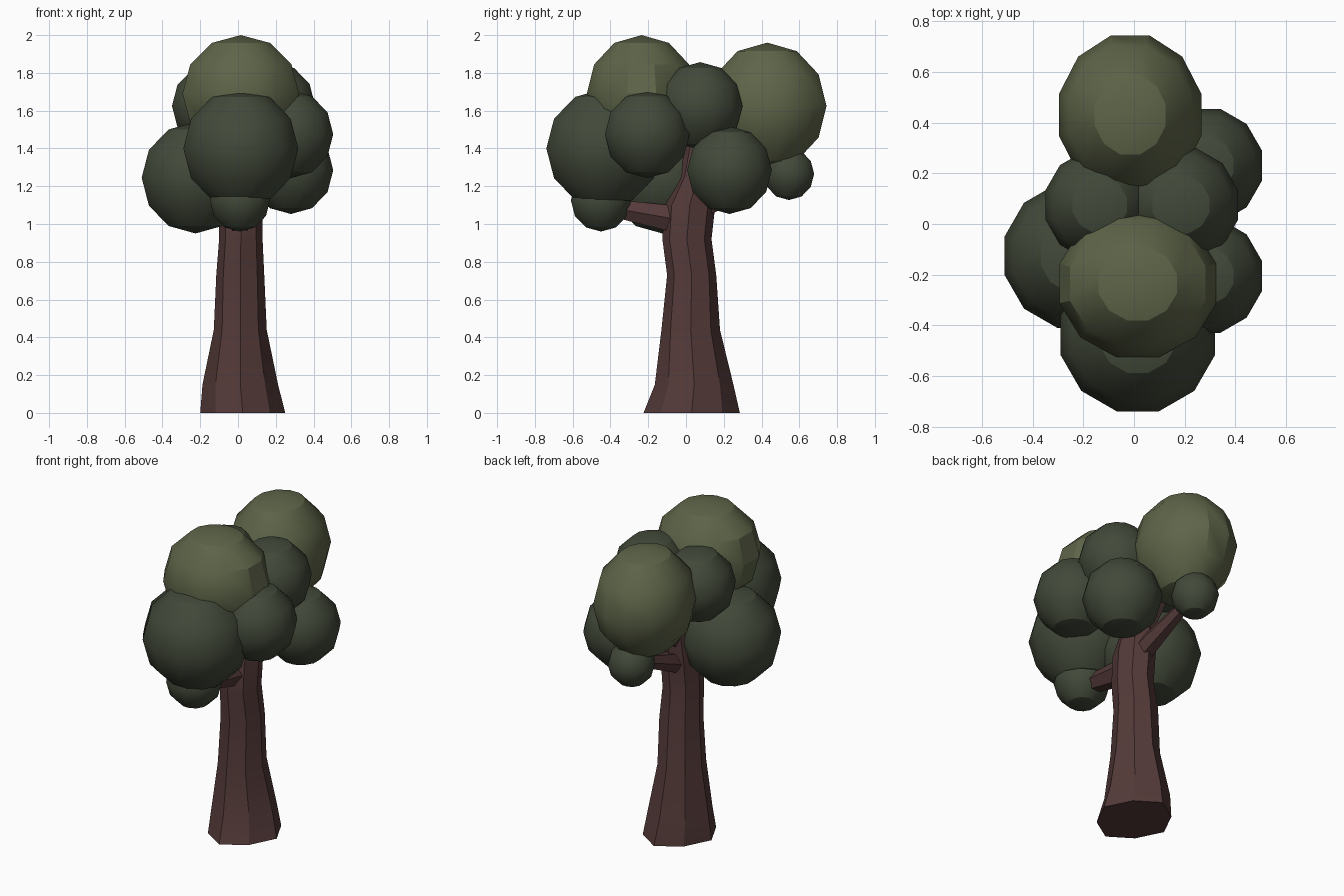
import bpy, bmesh, math
from mathutils import Vector, Matrix

if "Cube" in bpy.data.objects:
    bpy.data.objects.remove(bpy.data.objects["Cube"])


def material(name, rgb):
    m = bpy.data.materials.new(name)
    m.diffuse_color = (*rgb, 1.0)
    m.use_nodes = True
    m.node_tree.nodes["Principled BSDF"].inputs["Base Color"].default_value = m.diffuse_color
    return m


BARK = material("brown bark", (0.088, 0.043, 0.041))
LIGHT = material("light green leaves", (0.112, 0.130, 0.066))
DARK = material("dark green leaves", (0.054, 0.066, 0.041))


def finish(name, bm, mat, angle):
    bmesh.ops.recalc_face_normals(bm, faces=bm.faces)
    for f in bm.faces:
        f.smooth = True
    me = bpy.data.meshes.new(name)
    bm.to_mesh(me)
    bm.free()
    me.set_sharp_from_angle(angle=math.radians(angle))
    me.materials.append(mat)
    ob = bpy.data.objects.new(name, me)
    bpy.context.collection.objects.link(ob)
    return ob


def loft(name, rings, mat):
    """Skin a list of equal-sized rings of points and cap both ends."""
    bm = bmesh.new()
    loops = [[bm.verts.new(p) for p in ring] for ring in rings]
    n = len(loops[0])
    for a, b in zip(loops, loops[1:]):
        for i in range(n):
            j = (i + 1) % n
            bm.faces.new((a[i], a[j], b[j], b[i]))
    bm.faces.new(loops[0][::-1])
    bm.faces.new(loops[-1])
    return finish(name, bm, mat, 25)


def leaf_ball(name, centre, radii, mat):
    """Twelve-sided ball with six bands, flat sides facing the axes."""
    bm = bmesh.new()
    bmesh.ops.create_uvsphere(bm, u_segments=12, v_segments=6, radius=1.0)
    turn = Matrix.Rotation(math.radians(15), 4, 'Z')
    bm.transform(Matrix.Translation(centre) @ Matrix.Diagonal((*radii, 1)) @ turn)
    finish(name, bm, mat, 29.5)


def branch(name, start, end, r0, r1, sides=6):
    """Tapered straight branch."""
    start, end = Vector(start), Vector(end)
    q = (end - start).to_track_quat('Z', 'Y')
    rings = []
    for c, r in ((start, r0), (end, r1)):
        rings.append([c + q @ Vector((r * math.cos(math.tau * i / sides),
                                      r * math.sin(math.tau * i / sides), 0))
                      for i in range(sides)])
    loft(name, rings, BARK)


# Trunk: flared base, narrow middle, leaning back at the top
# z, centre x, centre y, radius x, radius y, lobe depth
sections = [
    (0.00, 0.025, 0.030, 0.225, 0.255, 0.10),
    (0.15, 0.012, 0.043, 0.200, 0.208, 0.07),
    (0.44, 0.012, 0.025, 0.140, 0.155, 0.03),
    (0.73, 0.012, 0.030, 0.127, 0.130, 0.0),
    (0.92, 0.015, 0.005, 0.115, 0.130, 0.0),
    (1.10, 0.015, 0.020, 0.115, 0.135, 0.0),
    (1.25, 0.015, 0.060, 0.100, 0.095, 0.0),
    (1.42, 0.015, 0.080, 0.080, 0.080, 0.0),
    (1.60, 0.015, 0.100, 0.050, 0.050, 0.0),
]
trunk_rings = []
for z, cx, cy, rx, ry, lobe in sections:
    ring = []
    for i in range(8):
        a = math.tau * i / 8
        k = 1 - lobe if i % 2 else 1
        ring.append((cx + k * rx * math.cos(a), cy + k * ry * math.sin(a), z))
    trunk_rings.append(ring)
loft("trunk", trunk_rings, BARK)

# Branches into the crown
branch("front_branch", (0.01, -0.02, 1.02), (0.01, -0.42, 1.09), 0.085, 0.05)
branch("back_branch", (0.01, 0.05, 1.08), (0.0, 0.53, 1.27), 0.07, 0.03)
branch("upper_back_branch", (0.01, 0.06, 1.22), (0.0, 0.40, 1.55), 0.07, 0.04)
branch("left_branch", (0.0, 0.0, 1.05), (-0.20, -0.11, 1.22), 0.06, 0.04)

# Sunlit upper crown
leaf_ball("top_leaves", (0.015, -0.235, 1.69), (0.32, 0.30, 0.31), LIGHT)
leaf_ball("back_leaves", (-0.015, 0.43, 1.625), (0.29, 0.325, 0.335), LIGHT)

# Darker leaves around it: name, centre, radius
for name, centre, r in (
    ("front_leaves", (0.015, -0.435, 1.40), 0.315),
    ("left_leaves", (-0.225, -0.125, 1.245), 0.295),
    ("inner_right_leaves", (0.185, 0.075, 1.625), 0.232),
    ("inner_left_leaves", (-0.135, 0.075, 1.625), 0.222),
    ("right_front_leaves", (0.28, -0.205, 1.475), 0.232),
    ("right_back_leaves", (0.28, 0.23, 1.285), 0.232),
    ("small_back_leaves", (0.0, 0.545, 1.265), 0.138),
    ("small_front_leaves", (0.01, -0.45, 1.125), 0.165),
):
    leaf_ball(name, centre, (r, r, r), DARK)
